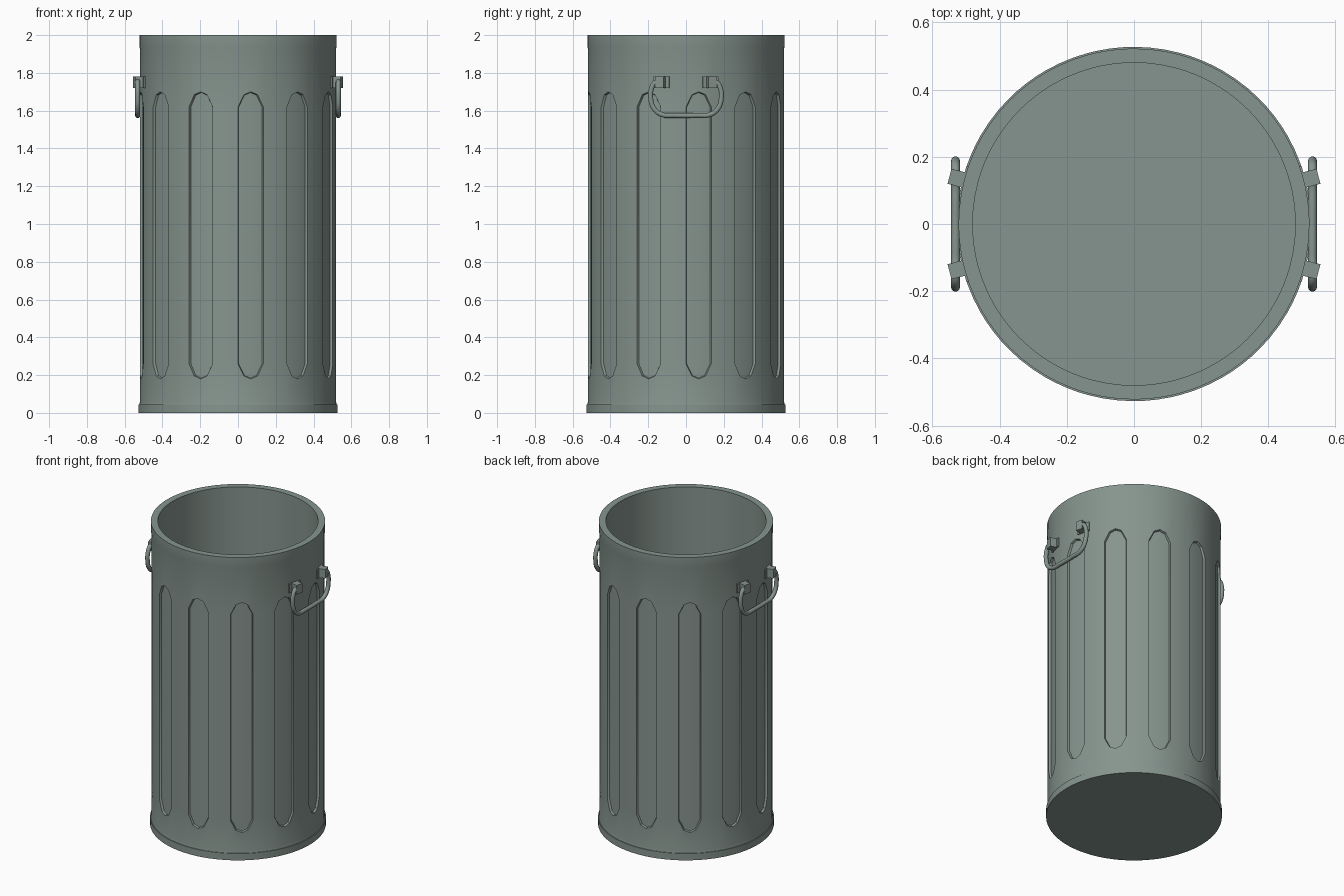
import bpy, bmesh, math
from mathutils import Matrix, Vector

if "Cube" in bpy.data.objects:
    bpy.data.objects.remove(bpy.data.objects["Cube"])

metal = bpy.data.materials.new("grey_green_metal")
metal.diffuse_color = (0.24, 0.30, 0.272, 1)
metal.use_nodes = True
metal.node_tree.nodes["Principled BSDF"].inputs["Base Color"].default_value = metal.diffuse_color


def finish(obj, angle=30):
    obj.data.materials.clear()
    obj.data.materials.append(metal)
    bpy.ops.object.select_all(action='DESELECT')
    obj.select_set(True)
    bpy.context.view_layer.objects.active = obj
    bpy.ops.object.shade_smooth_by_angle(angle=math.radians(angle))


def mesh_object(name, bm):
    bmesh.ops.recalc_face_normals(bm, faces=bm.faces)
    me = bpy.data.meshes.new(name)
    bm.to_mesh(me)
    bm.free()
    obj = bpy.data.objects.new(name, me)
    bpy.context.collection.objects.link(obj)
    return obj


# Can: revolved shell whose middle rows bend around the rounded panel ends
COLUMNS = [(0, 0.08), (3.5, 0.015), (7.5, 0), (11.5, 0.015), (15, 0.08), (20, 0.08), (25, 0.08)]
PANEL_ROW = 4
bm = bmesh.new()
rings = []
for k in range(12):
    for deg, drop in COLUMNS:
        a = math.radians(30 * k + deg)
        profile = [(0.527, 0), (0.527, 0.045), (0.522, 0.045), (0.519, 0.06),
                   (0.519, 0.18 + drop), (0.519, 1.70 - drop), (0.519, 1.925),
                   (0.522, 1.94), (0.522, 2.0), (0.48, 2.0), (0.48, 0.04)]
        rings.append([bm.verts.new((r * math.cos(a), r * math.sin(a), z)) for r, z in profile])
panels = []
n = len(rings)
for i in range(n):
    p, q = rings[i], rings[(i + 1) % n]
    for j in range(len(p) - 1):
        f = bm.faces.new((p[j], q[j], q[j + 1], p[j + 1]))
        if j == PANEL_ROW and i % len(COLUMNS) < 4:
            panels.append(f)
bm.faces.new([r[0] for r in reversed(rings)])
bm.faces.new([r[-1] for r in rings])
bmesh.ops.recalc_face_normals(bm, faces=bm.faces)
# Recessed panels
bmesh.ops.inset_region(bm, faces=panels, thickness=0.004, depth=-0.013, use_even_offset=True)
finish(mesh_object("can_body", bm))


# Handle brackets: block on a thin mounting plate
def bracket(name, side, end):
    bm = bmesh.new()
    for radius, depth, width in ((0.542, 0.05, 0.046), (0.519, 0.014, 0.085)):
        bmesh.ops.create_cube(bm, size=1, matrix=Matrix.Translation((radius, 0, 1.75))
                              @ Matrix.Diagonal((depth, width, 0.06, 1)))
    ang = math.radians(14.5) * end
    bm.transform(Matrix.Diagonal((side, 1, 1, 1)) @ Matrix.Rotation(ang, 4, 'Z'))
    finish(mesh_object(name, bm))


# Handles: drooping bent rods
HALF = [(0.13, 1.755), (0.163, 1.75), (0.183, 1.715), (0.187, 1.67),
        (0.172, 1.615), (0.13, 1.58), (0.06, 1.575)]


def handle(name, side):
    cu = bpy.data.curves.new(name, 'CURVE')
    cu.dimensions = '3D'
    cu.bevel_depth = 0.0135
    cu.bevel_resolution = 3
    cu.use_fill_caps = True
    pts = HALF + [(-y, z) for y, z in reversed(HALF)]
    sp = cu.splines.new('BEZIER')
    sp.resolution_u = 5
    sp.bezier_points.add(len(pts) - 1)
    for bp, (y, z) in zip(sp.bezier_points, pts):
        bp.co = Vector((side * 0.531, y, z))
        bp.handle_left_type = bp.handle_right_type = 'AUTO'
    obj = bpy.data.objects.new(name, cu)
    bpy.context.collection.objects.link(obj)
    bpy.ops.object.select_all(action='DESELECT')
    obj.select_set(True)
    bpy.context.view_layer.objects.active = obj
    bpy.ops.object.convert(target='MESH')
    finish(bpy.context.view_layer.objects.active, 50)


for side, label in ((1, "right"), (-1, "left")):
    handle(label + "_handle", side)
    bracket(label + "_front_bracket", side, -1)
    bracket(label + "_back_bracket", side, 1)
